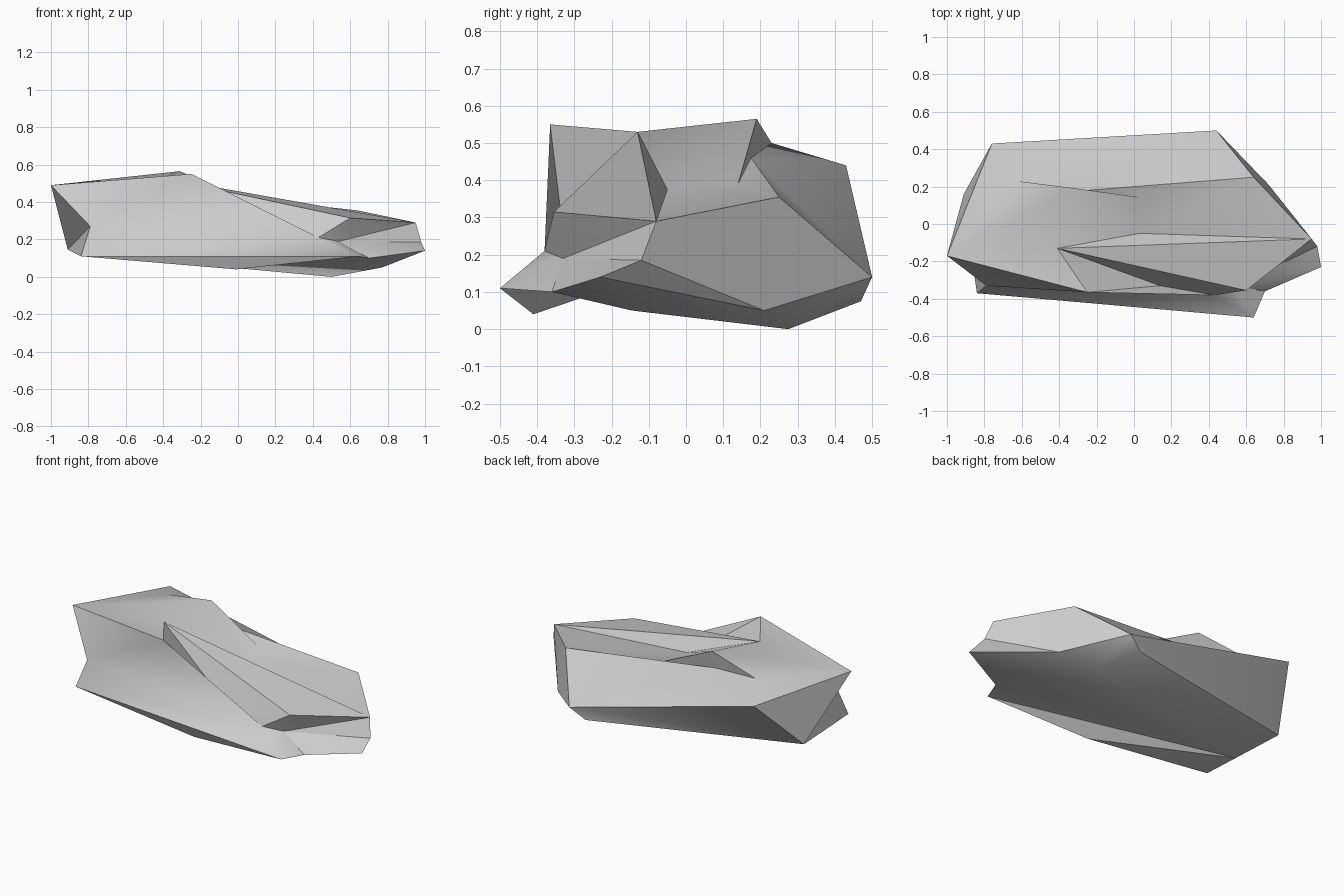
import bpy
import bmesh
import math

# Remove the default object
cube = bpy.data.objects.get("Cube")
if cube:
    bpy.data.objects.remove(cube, do_unlink=True)

# Stone colour
stone = bpy.data.materials.new("stone_grey")
stone.use_nodes = True
grey = (0.6, 0.6, 0.6, 1)
stone.diffuse_color = grey
stone.node_tree.nodes["Principled BSDF"].inputs["Base Color"].default_value = grey

bm = bmesh.new()
corner = {}


def place(**points):
    """Add named corners of the rock."""
    for name, position in points.items():
        corner[name] = bm.verts.new(position)


def fan(hub, ring):
    """Chip a set of facets around one peak or pit, following a ring of corners."""
    names = ring.split()
    for first, second in zip(names, names[1:]):
        bm.faces.new((corner[hub], corner[first], corner[second]))


# Crest along the top
place(left_peak=(-1, -.17, .49), front_peak=(-.25, -.365, .55),
      ridge_start=(-.41, -.13, .53), ridge_end=(.6, -.355, .315),
      right_tip=(.95, -.08, .29), right_shoulder=(.64, .25, .355))

# Overhanging ledge behind the crest
place(ledge_top=(-.31, .19, .565), ledge_left=(-.63, .23, .5),
      ledge_right=(.05, .14, .39), ledge_pit=(-.32, .175, .46))

# Gully, front groove and front notch
place(gully=(.03, -.05, .375), groove=(.14, -.33, .26),
      notch_lip=(.43, -.38, .21), notch=(.54, -.33, .19))

# Outer rim
place(back_left=(-.76, .43, .44), back_right=(.44, .5, .14),
      front_toe=(.64, -.5, .11), right_toe=(.7, -.36, .1),
      right_low=(1, -.23, .14), right_mid=(.98, -.12, .185),
      front_left=(-.84, -.37, .11), left_low=(-.91, .16, .145),
      left_dent=(-.79, -.33, .27))

# Underside
place(keel_front=(-.01, -.41, .04), keel_left=(-.87, -.16, .125),
      base=(.5, .275, 0), base_back=(.35, .47, .075),
      base_right=(.72, .21, .05), base_corner=(.77, -.145, .05))

# Left end and the slope to the crest
fan("left_peak", "left_low left_dent front_peak ridge_start ledge_top ledge_left back_left left_low")

# Groove, gully and ledge cut into the top
fan("groove", "ridge_start ridge_end notch_lip front_peak ridge_start")
fan("gully", "ridge_start ledge_top ledge_right right_shoulder right_tip ridge_start")
fan("ledge_pit", "ledge_left ledge_top ledge_right right_shoulder back_right back_left ledge_left")
fan("ridge_start", "right_tip ridge_end")

# Front wall and the notch at its right
fan("notch_lip", "front_peak left_dent front_left front_toe")
fan("notch", "notch_lip ridge_end right_tip right_mid right_low right_toe front_toe notch_lip")

# Right end
fan("base_right", "right_tip right_mid right_low base_corner base back_right right_shoulder right_tip")
fan("right_toe", "right_low base_corner")

# Back wall and underside
fan("left_low", "back_left back_right base_back base")
fan("back_right", "base base_back")
fan("keel_left", "left_low left_dent front_left keel_front front_toe right_toe base_corner base left_low")
fan("keel_front", "front_left front_toe")

bmesh.ops.recalc_face_normals(bm, faces=bm.faces[:])
mesh = bpy.data.meshes.new("rock")
bm.to_mesh(mesh)
bm.free()
mesh.materials.append(stone)
rock = bpy.data.objects.new("rock", mesh)
bpy.context.collection.objects.link(rock)

# Soft facets with crisp broken edges
bpy.context.view_layer.objects.active = rock
rock.select_set(True)
bpy.ops.object.shade_smooth_by_angle(angle=math.radians(35))
